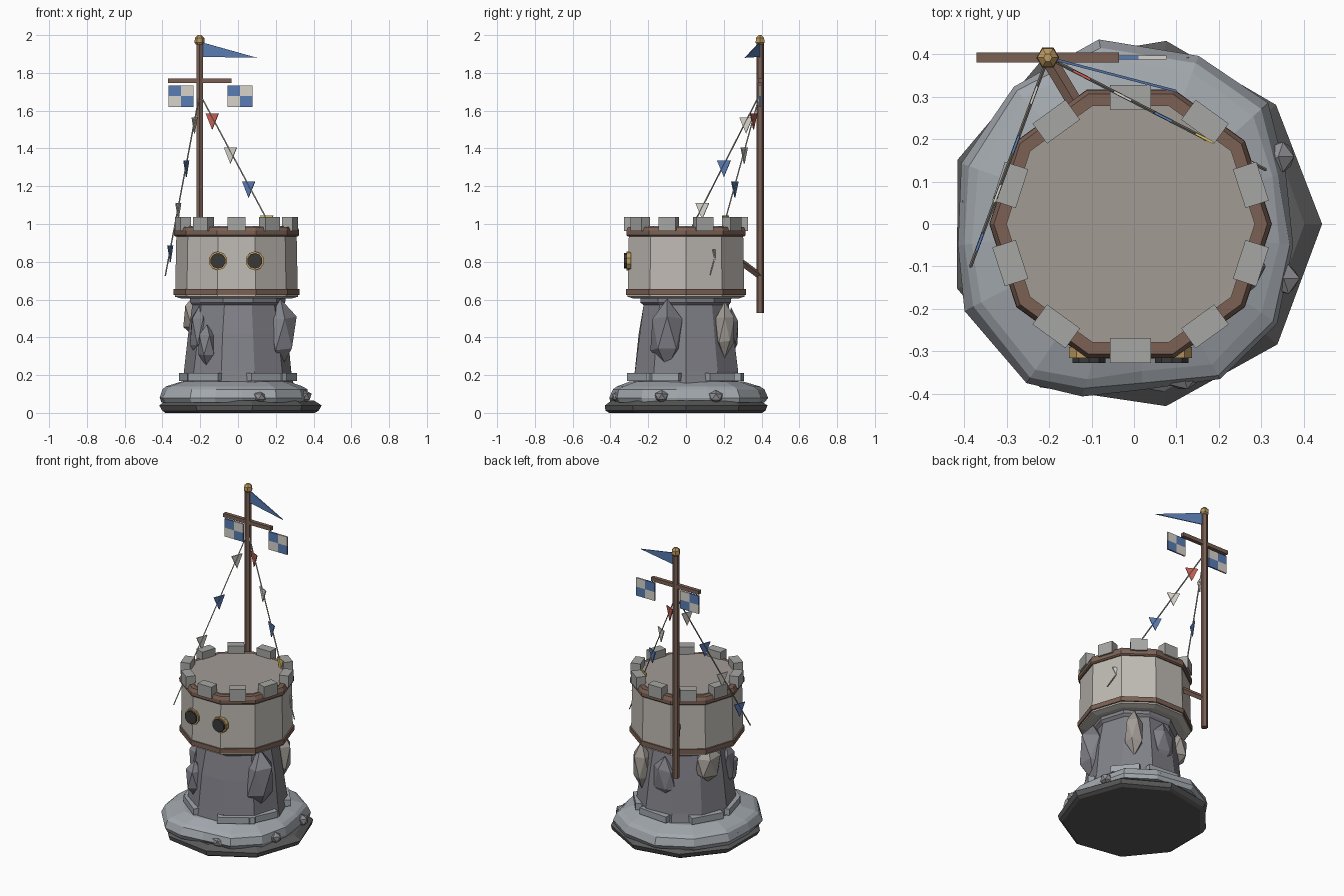
import bpy, bmesh, math, random
from mathutils import Vector, Matrix

if "Cube" in bpy.data.objects:
    bpy.data.objects.remove(bpy.data.objects["Cube"])

random.seed(4)
MATS = {}
COL = dict(base=(.10, .10, .10), ledge=(.36, .39, .42), rock=(.22, .22, .25), boulder=(.27, .27, .29),
           tan=(.36, .33, .30), wall=(.52, .49, .45), floor=(.36, .33, .30), stone=(.38, .38, .37),
           wood=(.20, .12, .09), gold=(.50, .32, .12), dark=(.04, .04, .04), blue=(.10, .20, .45),
           white=(.68, .65, .60), red=(.55, .12, .09), yellow=(.75, .55, .12), rope=(.45, .43, .38))


def finish(name, bm, col):
    bmesh.ops.recalc_face_normals(bm, faces=bm.faces)
    me = bpy.data.meshes.new(name)
    bm.to_mesh(me)
    bm.free()
    if col not in MATS:
        MATS[col] = bpy.data.materials.new(col)
        MATS[col].diffuse_color = (*COL[col], 1)
    me.materials.append(MATS[col])
    ob = bpy.data.objects.new(name, me)
    bpy.context.collection.objects.link(ob)
    return ob


def loft(name, outline, rings, col, centre=(0, 0), jitter=0):
    """Stack scaled copies of an outline: rings are (z, scale)."""
    bm = bmesh.new()
    rows = []
    for z, s in rings:
        row = []
        for x, y in outline:
            k = s * (1 + random.uniform(-jitter, jitter))
            row.append(bm.verts.new((centre[0] + x * k, centre[1] + y * k, z)))
        rows.append(row)
    n = len(outline)
    for a, b in zip(rows, rows[1:]):
        for i in range(n):
            bm.faces.new((a[i], a[(i + 1) % n], b[(i + 1) % n], b[i]))
    bm.faces.new(rows[0])
    bm.faces.new(rows[-1])
    return finish(name, bm, col)


def ngon(n, start=0):
    return [(math.cos(start + math.tau * i / n), math.sin(start + math.tau * i / n)) for i in range(n)]


def box(name, loc, size, col, angle=0):
    bm = bmesh.new()
    m = Matrix.Translation(loc) @ Matrix.Rotation(angle, 4, 'Z') @ Matrix.Diagonal((*size, 1))
    bmesh.ops.create_cube(bm, size=1, matrix=m)
    return finish(name, bm, col)


def rod(name, a, b, r, col, sides=6):
    a, b = Vector(a), Vector(b)
    d = b - a
    bm = bmesh.new()
    m = Matrix.Translation((a + b) / 2) @ d.to_track_quat('Z', 'Y').to_matrix().to_4x4()
    bmesh.ops.create_cone(bm, cap_ends=True, segments=sides, radius1=r, radius2=r, depth=d.length, matrix=m)
    return finish(name, bm, col)


def boulder(name, loc, size, col, sub=1):
    bm = bmesh.new()
    bmesh.ops.create_icosphere(bm, subdivisions=sub, radius=1)
    for v in bm.verts:
        v.co *= random.uniform(.9, 1.08)
        v.co = Vector(loc) + Vector(v.co[i] * size[i] for i in range(3))
    return finish(name, bm, col)


def cloth(name, pts, col, t=.006):
    """Thin triangular flag, thickened across its plane."""
    p = [Vector(q) for q in pts]
    off = (p[1] - p[0]).cross(p[2] - p[0]).normalized() * t / 2
    bm = bmesh.new()
    a = [bm.verts.new(q - off) for q in p]
    b = [bm.verts.new(q + off) for q in p]
    bm.faces.new(a)
    bm.faces.new(b)
    for i in range(3):
        j = (i + 1) % 3
        bm.faces.new((a[i], a[j], b[j], b[i]))
    return finish(name, bm, col)


# Rocky foot
loft("base_rock", ngon(9), [(0, .41), (.012, .43), (.04, .44), (.065, .40)], "base", jitter=.012)
ledge = [(.37, -.05), (.35, .12), (.31, .28), (.15, .39), (-.08, .42), (-.28, .32), (-.40, .14),
         (-.41, -.05), (-.39, -.20), (-.25, -.37), (-.12, -.40), (.02, -.38), (.20, -.36), (.33, -.23)]
loft("rock_ledge", ledge, [(.055, .99), (.08, 1.02), (.125, .98), (.14, .92), (.165, .74)], "ledge", jitter=.015)
for i, (deg, w) in enumerate([(-57, .22), (-128, .20), (-25, .19), (40, .17), (85, .2), (150, .2), (195, .18)]):
    a = math.radians(deg)
    box(f"ledge_slab_{i}", (.265 * math.cos(a), .265 * math.sin(a), .19), (.07, w, .04), "ledge", a)
for i, deg in enumerate([-111, -72, -20, 25, 72, 130, 175, 215]):
    a = math.radians(deg)
    boulder(f"pebble_{i}", (.375 * math.cos(a), .375 * math.sin(a), .085), (.04, .04, .035), "boulder")

# Rock trunk with boulders bulging from it
loft("rock_trunk", ngon(10), [(.10, .30), (.22, .285), (.42, .26), (.57, .238), (.585, .25), (.62, .25)],
     "rock", jitter=.02)
for i, (loc, size, col) in enumerate([
        ((.225, -.10, .42), (.09, .10, .19), "rock"), ((-.165, -.20, .36), (.055, .06, .12), "rock"),
        ((.17, .205, .44), (.06, .055, .14), "tan"), ((-.225, .10, .51), (.07, .09, .12), "tan"),
        ((-.20, -.11, .43), (.06, .07, .16), "rock"), ((-.02, .24, .42), (.08, .04, .13), "rock")]):
    boulder(f"boulder_{i}", loc, size, col)

# Ten-sided drum, timber bands, deck and battlements
C = (-.008, 0)
deca = ngon(10)
loft("tower_wall", deca, [(.605, .29), (.615, .325), (.96, .318)], "wall", C)
loft("lower_band", deca, [(.625, .333), (.655, .333)], "wood", C)
loft("upper_band", deca, [(.935, .325), (.942, .332), (.965, .332), (.985, .322)], "wood", C)
loft("deck", deca, [(.97, .293), (.99, .293)], "floor", C)
for i in range(10):
    a = math.radians(18 + 36 * i)
    box(f"merlon_{i}", (C[0] + .298 * math.cos(a), .298 * math.sin(a), 1.0), (.058, .096, .075), "stone", a)

# Portholes
for i, x in enumerate((-.106, .089)):
    rod(f"porthole_rim_{i}", (x, -.29, .805), (x, -.316, .805), .05, "gold", 10)
    rod(f"porthole_{i}", (x, -.30, .805), (x, -.328, .805), .041, "dark", 10)

# Flag pole
PX, PY = -.203, .392
rod("pole", (PX, PY, .53), (PX, PY, 1.965), .02, "wood")
loft("pole_cap", ngon(6), [(1.95, .02), (1.96, .027), (1.985, .025), (2.0, .01)], "gold", (PX, PY))
rod("pole_bracket", (PX, PY, .725), (-.13, .27, .815), .018, "wood", 4)
box("cross_bar", (PX, PY, 1.758), (.335, .024, .024), "wood")
cloth("pennant", [(PX, PY, 1.965), (PX, PY, 1.885), (.1, .313, 1.88)], "blue")

# Chequered flags
for f, x0 in enumerate((-.367, -.055)):
    for i in range(2):
        for j in range(2):
            box(f"flag_{f}_{i}{j}", (x0 + .033 + .066 * i, PY, 1.649 + .057 * j), (.066, .01, .057),
                "white" if i == j else "blue")

# Bunting lines
top = Vector((PX, PY, 1.69))
for name, end, zs, cols in [
        ("right", (.31, .128, .73), (1.585, 1.405, 1.225, 1.045, .865), ("red", "white", "blue", "yellow", "white")),
        ("left", (-.385, -.10, .725), (1.565, 1.335, 1.11, .885), ("white", "blue", "white", "blue"))]:
    end = Vector(end)
    rod(f"bunting_rope_{name}", top, end, .004, "rope", 4)
    flat = Vector((end.x - top.x, end.y - top.y, 0)).normalized() * .038
    for i, (z, col) in enumerate(zip(zs, cols)):
        p = top.lerp(end, (top.z - z + .02) / (top.z - end.z))
        p.z = z
        cloth(f"bunting_{name}_{i}", [p - flat, p + flat, p - Vector((0, 0, .085))], col)

for m in bpy.data.materials:
    if m.users and not m.is_grease_pencil:
        m.use_nodes = True
        m.node_tree.nodes["Principled BSDF"].inputs["Base Color"].default_value = m.diffuse_color
